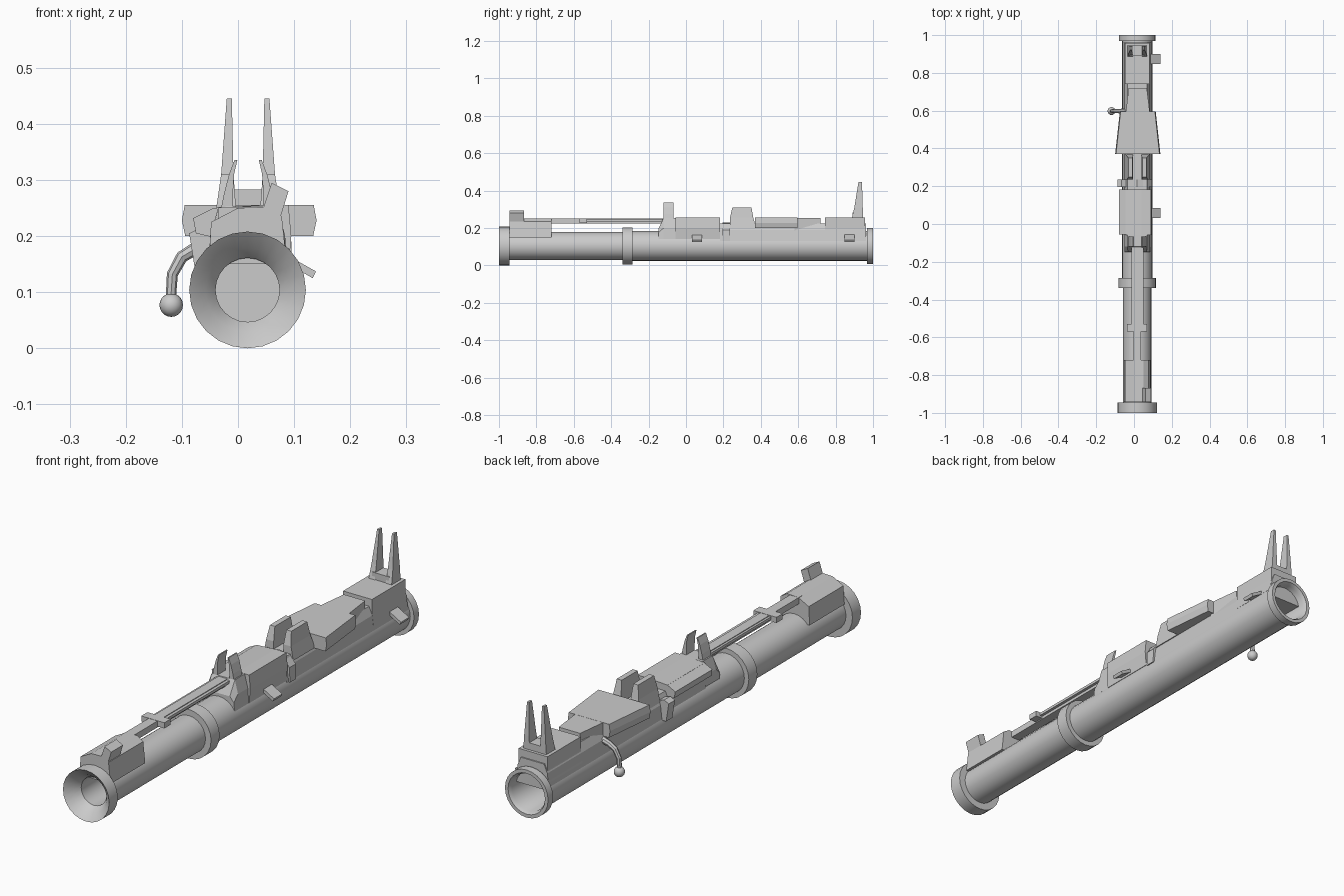
import bpy, bmesh, math

CX, CZ = 0.017, 0.104      # tube axis


def finish(name, bm, smooth=False):
    bmesh.ops.recalc_face_normals(bm, faces=bm.faces)
    me = bpy.data.meshes.new(name)
    bm.to_mesh(me)
    bm.free()
    ob = bpy.data.objects.new(name, me)
    bpy.context.collection.objects.link(ob)
    if smooth:
        bpy.ops.object.select_all(action='DESELECT')
        ob.select_set(True)
        bpy.context.view_layer.objects.active = ob
        bpy.ops.object.shade_smooth_by_angle(angle=math.radians(28))
    return ob


def loft(name, rings, smooth=False):
    """Skin a list of equal-length 3D rings and cap both ends."""
    bm = bmesh.new()
    vs = [[bm.verts.new(p) for p in r] for r in rings]
    n = len(rings[0])
    for a, b in zip(vs, vs[1:]):
        for i in range(n):
            bm.faces.new((a[i], a[(i + 1) % n], b[(i + 1) % n], b[i]))
    bm.faces.new(vs[0])
    bm.faces.new(vs[-1])
    return finish(name, bm, smooth)


def lathe(name, profile, seg=24):
    """Revolve (radius, y) points around the tube axis."""
    ring = [(math.cos(2 * math.pi * i / seg), math.sin(2 * math.pi * i / seg)) for i in range(seg)]
    return loft(name, [[(CX + r * c, y, CZ + r * s) for c, s in ring] for r, y in profile], True)


def along_y(name, pts, y0, y1):
    return loft(name, [[(x, y, z) for x, z in pts] for y in (y0, y1)])


def box(name, x0, x1, y0, y1, z0, z1):
    return along_y(name, [(x0, z0), (x1, z0), (x1, z1), (x0, z1)], y0, y1)


# Tube with flared muzzle, middle collar, rear rim and both bores
lathe("tube", [(0.057, -0.8), (0.057, -0.95), (0.075, -0.975), (0.104, -1), (0.104, -0.945),
               (0.075, -0.945), (0.075, -0.34), (0.1, -0.34), (0.1, -0.285), (0.08, -0.285),
               (0.08, 0.968), (0.097, 0.968), (0.097, 1), (0.083, 1), (0.075, 0.985), (0.072, 0.75)])

# Front block with tilted sight stub
along_y("front_block", [(-0.052, 0.15), (-0.048, 0.225), (0.0, 0.25), (0.05, 0.252),
                        (0.078, 0.235), (0.087, 0.15)], -0.943, -0.72)
along_y("front_stub", [(0.04, 0.235), (0.06, 0.295), (0.09, 0.28), (0.074, 0.228)], -0.943, -0.867)

# Top rail with cross lug
box("top_rail", -0.003, 0.037, -0.74, -0.1, 0.224, 0.25)
box("rail_lug", -0.036, 0.068, -0.57, -0.53, 0.228, 0.251)
for x in (-0.012, 0.037):
    box("rail_strip", x, x + 0.012, -0.53, -0.1, 0.236, 0.247)

# Middle block: sloped nose, body and left side strip
sec = [(-0.046, 0.14), (-0.05, 0.2), (-0.035, 0.252), (0.07, 0.254), (0.084, 0.2), (0.088, 0.14)]
low = [(-0.046, 0.14), (-0.05, 0.175), (-0.032, 0.196), (0.066, 0.196), (0.084, 0.175), (0.088, 0.14)]
loft("middle_nose", [[(x, -0.147, z) for x, z in low], [(x, -0.12, z) for x, z in sec],
                     [(x, -0.055, z) for x, z in sec]])
along_y("middle_block", [(-0.05, 0.14), (-0.05, 0.2), (-0.045, 0.25), (0.04, 0.255), (0.09, 0.255),
                         (0.095, 0.2), (0.09, 0.14)], -0.057, 0.183)
along_y("side_strip", [(-0.046, 0.198), (-0.075, 0.205), (-0.08, 0.232), (-0.044, 0.25)], -0.055, 0.183)

# Receiver spine beneath the rear covers
along_y("spine", [(-0.058, 0.12), (-0.05, 0.19), (-0.035, 0.224), (0.07, 0.224),
                  (0.084, 0.19), (0.093, 0.12)], 0.183, 0.962)
along_y("clamp_band", [(-0.075, 0.13), (-0.087, 0.205), (-0.066, 0.215), (-0.035, 0.205), (0.017, 0.23),
                       (0.07, 0.22), (0.095, 0.19), (0.097, 0.13)], 0.195, 0.235)

# Wide cover, narrowing neck and rear block
loft("wide_cover", [[(0.02 + s * x, y, z) for x, z in
                     [(-0.114, 0.2), (-0.12, 0.228), (-0.115, 0.255),
                      (0.115, 0.255), (0.12, 0.228), (0.114, 0.2)]]
                    for y, s in ((0.37, 1), (0.595, 0.79))])
loft("cover_neck", [[(0.02 - w, y, 0.17), (0.02 + w, y, 0.17), (0.02 + w, y, 0.2545), (0.02 - w, y, 0.2545)]
                    for y, w in ((0.58, 0.065), (0.72, 0.048))])
along_y("rear_block", [(-0.055, 0.15), (-0.047, 0.2), (-0.047, 0.255), (0.083, 0.255),
                       (0.083, 0.2), (0.09, 0.15)], 0.742, 0.957)
box("rear_sight_bridge", -0.02, 0.055, 0.89, 0.945, 0.25, 0.283)

# Mirrored uprights either side of the sight line
for side in (-1, 1):
    def X(d):
        return 0.018 + side * d

    # tall rear posts
    loft("rear_post", [[(X(a), y0, z), (X(b), y0, z), (X(b), 0.945 - t, z), (X(a), 0.945 - t, z)]
                       for z, a, b, y0, t in ((0.25, 0.024, 0.052, 0.886, 0), (0.31, 0.026, 0.048, 0.9, 0),
                                              (0.445, 0.029, 0.038, 0.922, 0.004))])
    # curved front horns
    loft("front_horn", [[(X(a), y, z) for a, y in ((i, -0.12), (o, -0.12), (o, -0.066), (i, -0.066))]
                        for z, i, o in ((0.24, 0.027, 0.05), (0.275, 0.027, 0.043),
                                        (0.31, 0.025, 0.034), (0.336, 0.019, 0.024))])
    # bevelled guide ears
    loft("guide_ear", [[(X(a), y, z) for a, y in ((i, y0), (o, y0), (o, y1), (i, y1))]
                       for z, i, o, y0, y1 in ((0.2, 0.022, 0.066, 0.235, 0.375),
                                               (0.255, 0.022, 0.056, 0.235, 0.36),
                                               (0.31, 0.026, 0.048, 0.248, 0.35))])

# Small slanted tabs on the right side
for y in (0.033, 0.848):
    along_y("side_tab", [(0.075, 0.158), (0.133, 0.125), (0.139, 0.137), (0.08, 0.17)], y, y + 0.053)

# Bent handle with ball knob
path = [(-0.035, 0.19), (-0.075, 0.178), (-0.1, 0.163), (-0.117, 0.132), (-0.12, 0.085)]
rings = []
for i, (x, z) in enumerate(path):
    a, b = path[max(i - 1, 0)], path[min(i + 1, len(path) - 1)]
    dx, dz = b[0] - a[0], b[1] - a[1]
    l = math.hypot(dx, dz)
    r = 0.013 - 0.001 * i
    rings.append([(x - dz / l * r * math.cos(t), 0.598 + r * math.sin(t), z + dx / l * r * math.cos(t))
                  for t in (k * math.pi / 4 for k in range(8))])
loft("handle_arm", rings)
bm = bmesh.new()
bmesh.ops.create_uvsphere(bm, u_segments=16, v_segments=10, radius=0.021)
bmesh.ops.translate(bm, verts=bm.verts, vec=(-0.119, 0.598, 0.077))
finish("handle_knob", bm, True)
